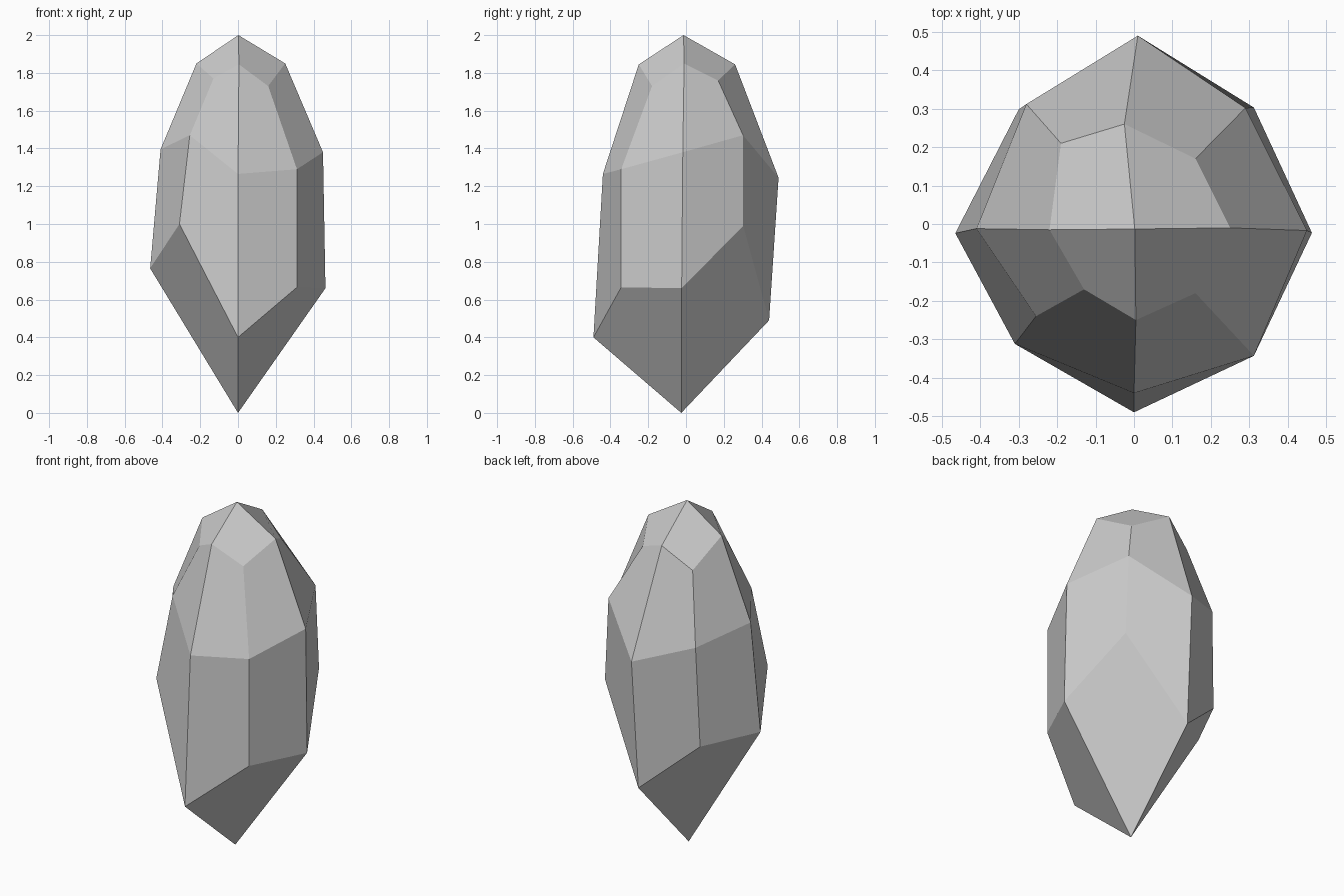
import bpy

# Eight columns, counter-clockwise: E, NE, N, NW, W, SW, S, SE
shoulder = [(.25, -.01, 1.85), (.16, .17, 1.76), (-.025, .26, 1.845), (-.19, .21, 1.725),
            (-.22, -.015, 1.85), (-.13, -.17, 1.77), (.005, -.25, 1.845), (.16, -.18, 1.73)]
waist = [(.45, -.017, 1.38), (.29, .302, 1.47), (.01, .49, 1.245), (-.28, .312, 1.335),
         (-.41, -.012, 1.395), (-.255, -.24, 1.47), (0, -.44, 1.265), (.312, -.343, 1.29)]
keel = [(.463, -.023, .66), (.312, .303, .99), (0, .44, .49), (-.30, .298, .757),
        (-.465, -.024, .765), (-.31, -.312, 1.0), (0, -.49, .40), (.312, -.343, .665)]
rings = [shoulder, waist, keel]
n = 8
verts = [v for ring in rings for v in ring] + [(.002, -.013, 2), (0, -.025, 0)]
top, bottom = 3 * n, 3 * n + 1

# Side facets between neighbouring rings
faces = []
for r in range(2):
    for i in range(n):
        j = (i + 1) % n
        faces.append(((r + 1) * n + i, (r + 1) * n + j, r * n + j, r * n + i))

# Kite facets closing the tip and the point below
for i in range(0, n, 2):
    k = (i + 2) % n
    faces.append((i, i + 1, k, top))
    faces.append((2 * n + k, 2 * n + i + 1, 2 * n + i, bottom))

mesh = bpy.data.meshes.new("crystal")
mesh.from_pydata(verts, [], faces)
mesh.update()
crystal = bpy.data.objects.new("crystal", mesh)
bpy.context.collection.objects.link(crystal)
